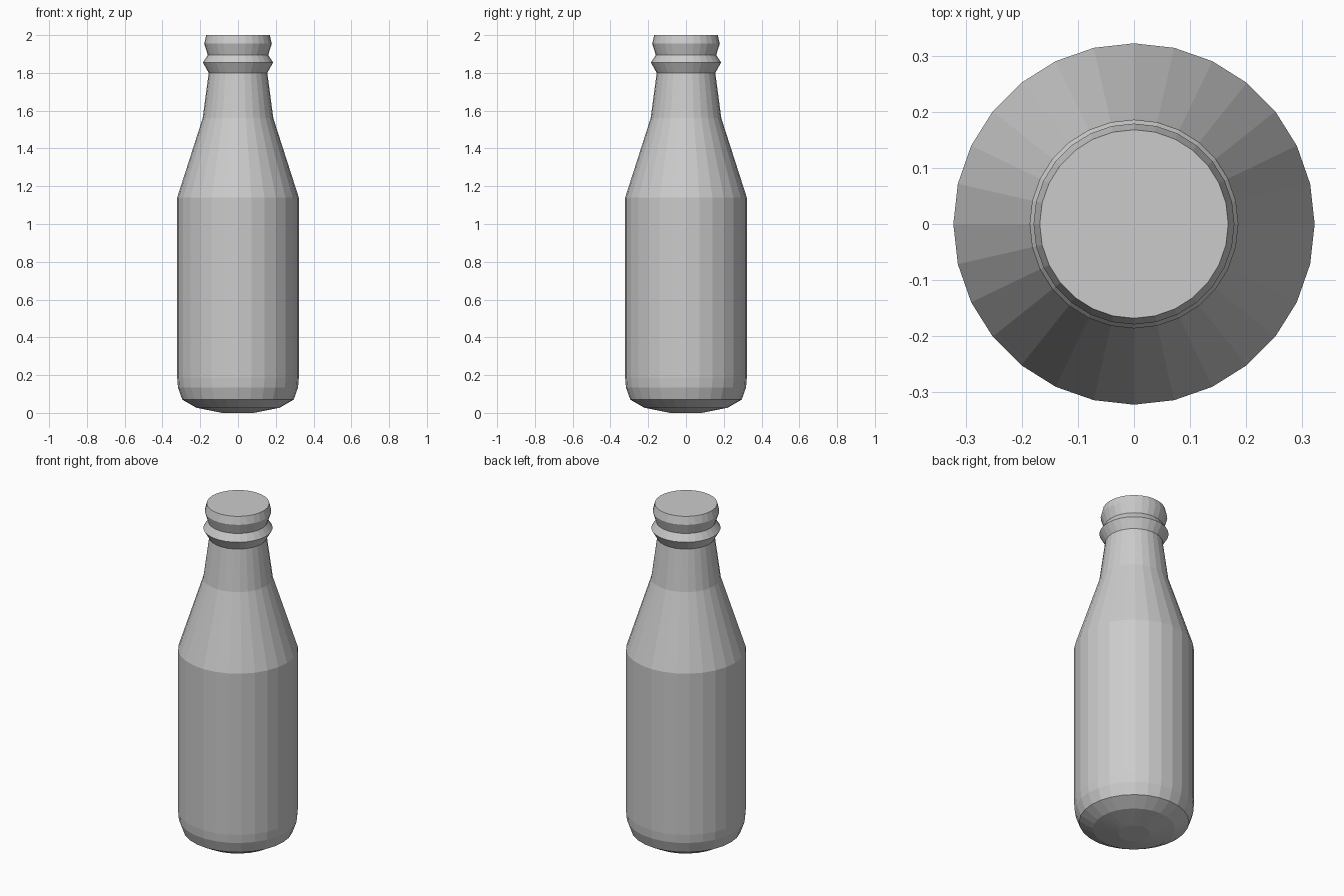
import bpy, bmesh
from math import cos, sin, tau

if "Cube" in bpy.data.objects:
    bpy.data.objects.remove(bpy.data.objects["Cube"])

SIDES = 28

# Bottle outline from base to mouth: (radius, height)
PROFILE = [
    (0.085, 0.0), (0.22, 0.027), (0.295, 0.07), (0.318, 0.135), (0.322, 0.185),  # rounded base
    (0.322, 1.14), (0.187, 1.56), (0.155, 1.80),                                 # body, shoulder, neck
    (0.186, 1.855), (0.16, 1.895),                                               # neck ring
    (0.179, 1.955), (0.168, 2.0),                                                # lip
]


def lathe(name, profile, sides):
    bm = bmesh.new()
    rings = [[bm.verts.new((r * cos(tau * i / sides), r * sin(tau * i / sides), z))
              for i in range(sides)] for r, z in profile]
    for low, high in zip(rings, rings[1:]):
        for i in range(sides):
            j = (i + 1) % sides
            bm.faces.new((low[i], low[j], high[j], high[i]))
    # Flat base and closed top
    bm.faces.new(rings[0][::-1])
    bm.faces.new(rings[-1])
    mesh = bpy.data.meshes.new(name)
    bm.to_mesh(mesh)
    bm.free()
    obj = bpy.data.objects.new(name, mesh)
    bpy.context.collection.objects.link(obj)
    return obj


lathe("bottle", PROFILE, SIDES)
